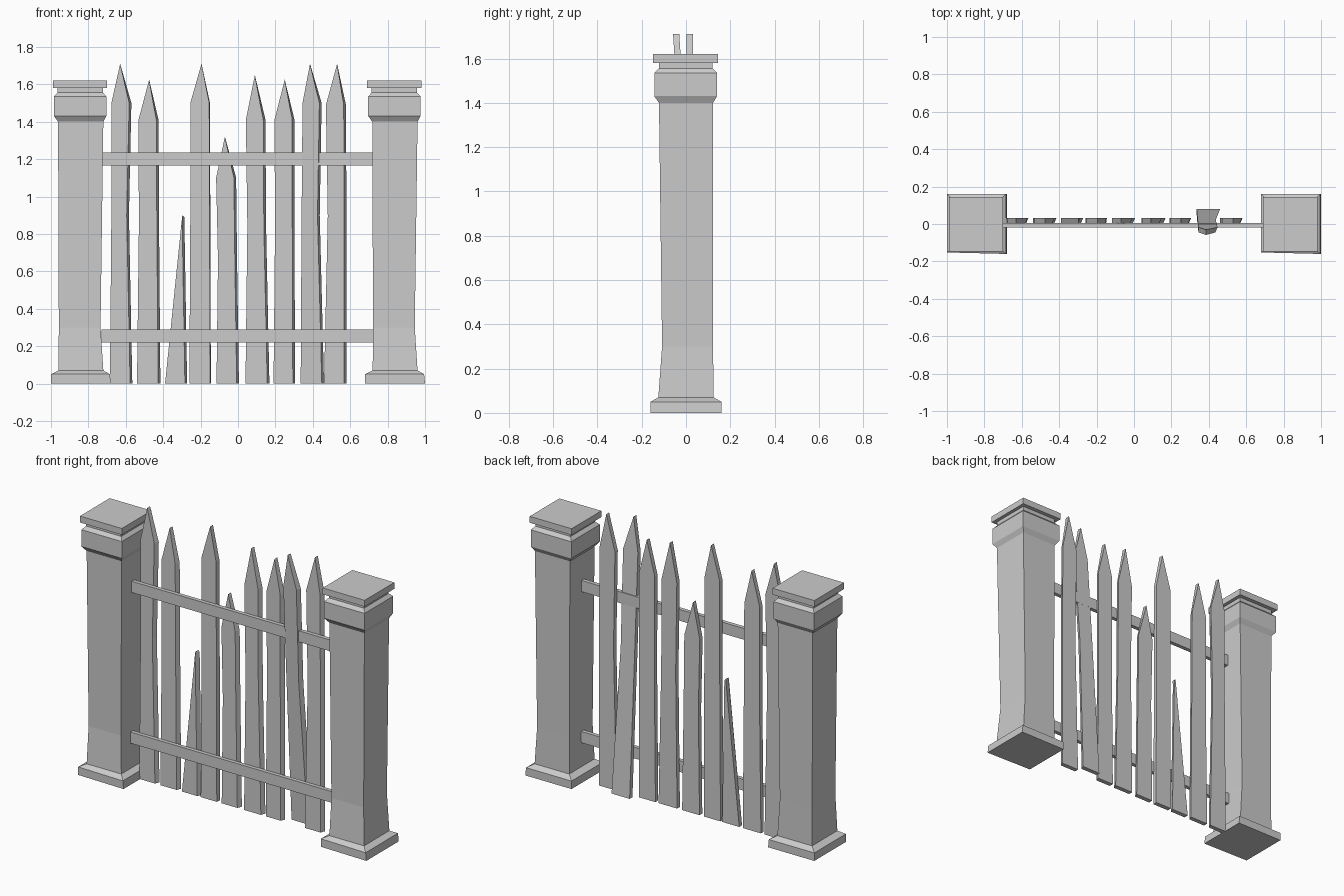
import bpy
import bmesh

cube = bpy.data.objects.get("Cube")
if cube:
    bpy.data.objects.remove(cube, do_unlink=True)

grey = bpy.data.materials.new("plain_grey")
grey.use_nodes = True
grey.diffuse_color = (0.6, 0.6, 0.6, 1)
grey.node_tree.nodes["Principled BSDF"].inputs["Base Color"].default_value = (0.6, 0.6, 0.6, 1)


def loft(name, rings):
    """Join matching rings of points into a closed solid."""
    bm = bmesh.new()
    loops = [[bm.verts.new(p) for p in ring] for ring in rings]
    n = len(loops[0])
    for a, b in zip(loops, loops[1:]):
        for i in range(n):
            j = (i + 1) % n
            bm.faces.new((a[i], a[j], b[j], b[i]))
    bm.faces.new(loops[0][::-1])
    bm.faces.new(loops[-1])
    bmesh.ops.recalc_face_normals(bm, faces=bm.faces)
    mesh = bpy.data.meshes.new(name)
    bm.to_mesh(mesh)
    bm.free()
    mesh.materials.append(grey)
    obj = bpy.data.objects.new(name, mesh)
    bpy.context.collection.objects.link(obj)
    return obj


def rect(x0, x1, y0, y1, z, skew=0.0):
    return [(x0, y0 + skew, z), (x1, y0, z), (x1, y1, z), (x0, y1, z)]


# Gate posts: plinth, slightly bent shaft, collar, neck and cap slab
# Each level: left, right, front, back, height
POST = [
    (-0.16, 0.16, -0.16, 0.16, 0.0),
    (-0.16, 0.155, -0.16, 0.16, 0.05),
    (-0.12, 0.12, -0.125, 0.125, 0.07),
    (-0.118, 0.105, -0.108, 0.122, 0.30),
    (-0.122, 0.12, -0.122, 0.122, 1.40),
    (-0.144, 0.136, -0.143, 0.14, 1.43),
    (-0.144, 0.136, -0.143, 0.14, 1.535),
    (-0.125, 0.118, -0.123, 0.12, 1.555),
    (-0.125, 0.118, -0.123, 0.12, 1.58),
    (-0.15, 0.14, -0.148, 0.145, 1.58),
    (-0.15, 0.14, -0.148, 0.145, 1.62),
]
for name, cx in (("right_post", -0.84), ("left_post", 0.84)):
    loft(name, [rect(cx + a, cx + b, c, d, z, 0.008 if z < 0.06 else 0)
                for a, b, c, d, z in POST])

# Horizontal rails
for name, z in (("lower_rail", 0.22), ("upper_rail", 1.165)):
    loft(name, [rect(-0.73, 0.73, -0.02, 0.005, h) for h in (z, z + 0.07)])


def picket(name, outline, lean=0.0, bevel=0.012):
    """Plank with a wider back; lean swings its foot backwards."""
    mid = sum(x for x, z in outline) / len(outline)
    top = max(z for x, z in outline)

    def ring(y, side):
        return [(x - (side if x > mid and z < top else 0), y + lean * (0.75 - z), z)
                for x, z in outline]
    loft(name, [ring(0.003, bevel), ring(0.031, 0)])


# Pointed pickets: foot left/right, waist left/right, shoulder left/right/height, tip x/height
PICKETS = [
    (-0.685, -0.565, -0.677, -0.583, -0.677, -0.57, 1.50, -0.63, 1.71),
    (-0.54, -0.415, -0.53, -0.422, -0.532, -0.425, 1.41, -0.475, 1.625),
    (-0.26, -0.145, -0.255, -0.148, -0.255, -0.15, 1.50, -0.195, 1.71),
    (-0.115, 0.005, -0.107, -0.005, -0.117, -0.01, 1.10, -0.07, 1.32),
    (0.04, 0.168, 0.05, 0.15, 0.042, 0.147, 1.41, 0.09, 1.65),
    (0.19, 0.305, 0.198, 0.302, 0.195, 0.302, 1.41, 0.25, 1.625),
    (0.335, 0.46, 0.34, 0.437, 0.345, 0.447, 1.50, 0.385, 1.71),
    (0.46, 0.58, 0.48, 0.58, 0.47, 0.577, 1.49, 0.53, 1.71),
]
for i, (a, b, c, d, e, f, sh, tx, tz) in enumerate(PICKETS):
    outline = [(a, 0), (b, 0), (d, sh * 0.6), (f, sh), (tx, tz), (e, sh), (c, sh * 0.6)]
    picket(f"picket_{i + 1}", outline, lean=0.064 if i == 6 else 0.0,
           bevel=0.004 if i == 2 else 0.012)

# Broken splinter picket
picket("broken_picket", [(-0.39, 0), (-0.272, 0), (-0.287, 0.89), (-0.296, 0.9)])
